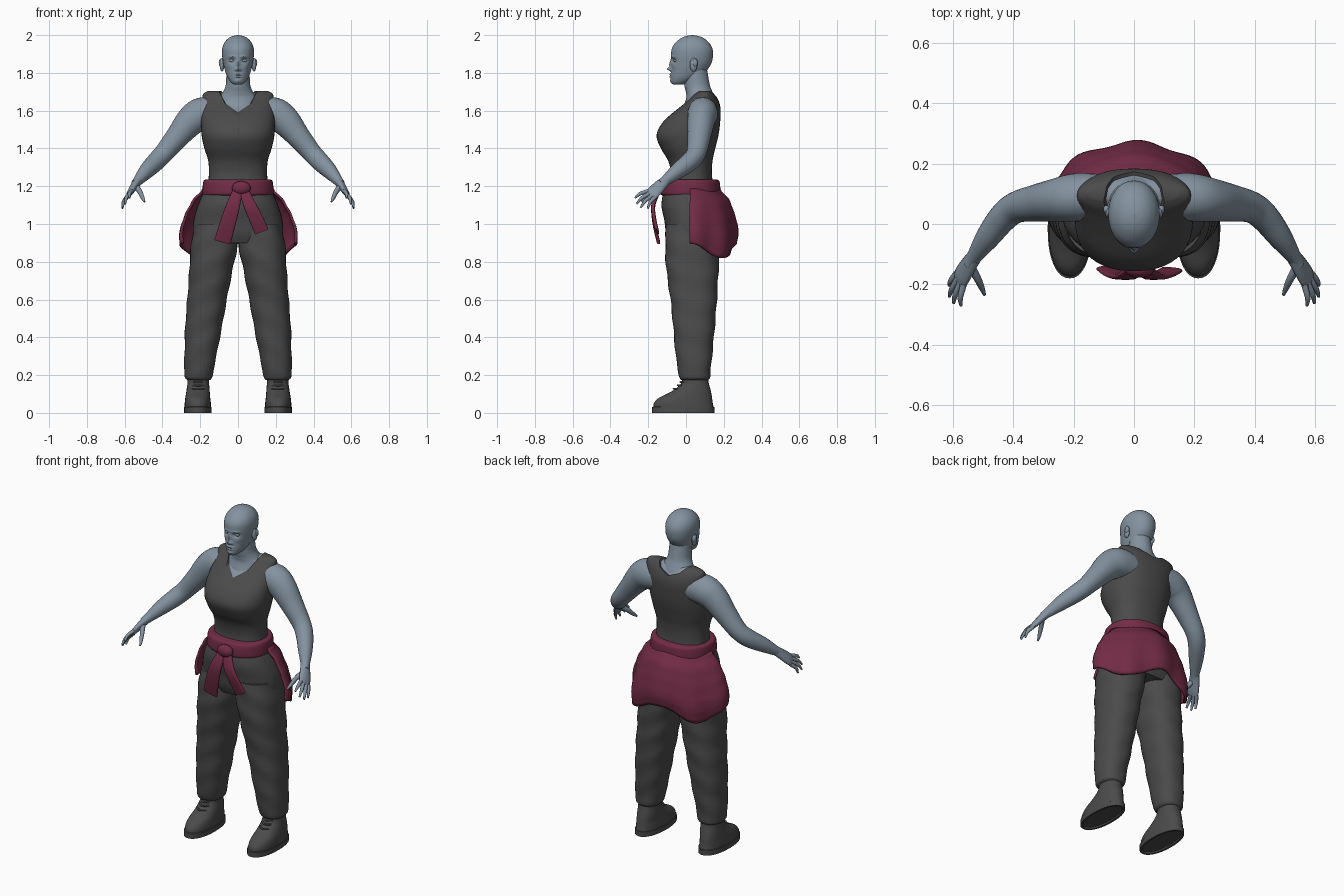
import bpy, bmesh, math
from mathutils import Vector

cube = bpy.data.objects.get("Cube")
if cube:
    bpy.data.objects.remove(cube)


def material(name, r, g, b):
    m = bpy.data.materials.new(name)
    m.use_nodes = True
    m.diffuse_color = (r, g, b, 1)
    bsdf = next(n for n in m.node_tree.nodes if n.type == "BSDF_PRINCIPLED")
    bsdf.inputs["Base Color"].default_value = (r, g, b, 1)
    return m


SKIN = material("grey blue skin", 0.23, 0.29, 0.35)
DARK = material("charcoal cloth", 0.07, 0.07, 0.07)
WINE = material("wine cloth", 0.17, 0.025, 0.06)


def finish(name, bm, mat, mirror=False):
    """Turn a bmesh into a smooth object that keeps its sharp edges."""
    bmesh.ops.recalc_face_normals(bm, faces=bm.faces[:])
    mesh = bpy.data.meshes.new(name)
    bm.to_mesh(mesh)
    bm.free()
    mesh.materials.append(mat)
    obj = bpy.data.objects.new(name, mesh)
    bpy.context.collection.objects.link(obj)
    shade(mesh)
    if mirror:
        obj.modifiers.new("Mirror", "MIRROR").use_mirror_merge = False
    return obj


def shade(mesh):
    for p in mesh.polygons:
        p.use_smooth = True
    mesh.set_sharp_from_angle(angle=math.radians(50))


def smooth(rows, k):
    """Catmull-Rom interpolation through rows of numbers."""
    out = []
    for i in range(len(rows) - 1):
        quad = [rows[max(i - 1, 0)], rows[i], rows[i + 1], rows[min(i + 2, len(rows) - 1)]]
        for j in range(k):
            t = j / k
            out.append([b + t / 2 * (c - a + t * (2*a - 5*b + 4*c - d + t * (3*(b - c) + d - a)))
                        for a, b, c, d in zip(*quad)])
    return out + [list(rows[-1])]


def loft(rings):
    bm = bmesh.new()
    loops = [[bm.verts.new(p) for p in ring] for ring in rings]
    for lo, hi in zip(loops, loops[1:]):
        for i in range(len(lo)):
            bm.faces.new((lo[i - 1], lo[i], hi[i], hi[i - 1]))
    bm.faces.new(loops[0])
    bm.faces.new(loops[-1])
    return bm


def oval(n, power):
    """Unit superellipse as (cos, sin) pairs."""
    for i in range(n):
        a = math.tau * i / n
        yield [math.copysign(abs(f) ** (2 / power), f) for f in (math.cos(a), math.sin(a))]


def stack(rows, k=6, n=40, power=2.3, fold=0.0):
    """Loft of level sections: height, centre x, half width, front y, back y."""
    rings = []
    for z, cx, w, f, b in smooth(rows, k):
        ring = []
        for c, s in oval(n, power):
            g = 1 + fold * math.sin(z * 42 + 2.5 * c + s)
            ring.append(Vector((cx + w * c * g, (f + b) / 2 + (b - f) / 2 * s * g, z)))
        rings.append(ring)
    return loft(rings)


def tube(rows, side, k=5, n=16, power=2):
    """Loft along a path of x, y, z, radius along side, radius across it."""
    rows = smooth(rows, k)
    pts = [Vector(r[:3]) for r in rows]
    rings = []
    for i, (p, r) in enumerate(zip(pts, rows)):
        t = (pts[min(i + 1, len(pts) - 1)] - pts[max(i - 1, 0)]).normalized()
        u = Vector(side)
        u = (u - t * u.dot(t)).normalized()
        v = t.cross(u)
        rings.append([p + u * r[3] * c + v * r[4] * s for c, s in oval(n, power)])
    return loft(rings)


def ball(name, mat, centre, size, mirror=False):
    bm = bmesh.new()
    bmesh.ops.create_uvsphere(bm, u_segments=20, v_segments=12, radius=1)
    bmesh.ops.scale(bm, vec=size, verts=bm.verts)
    bmesh.ops.translate(bm, vec=centre, verts=bm.verts)
    return finish(name, bm, mat, mirror)


# Torso and sleeveless top, the top having a sloping V neckline cut out
body = [(1.16, 0, .165, -.1, .155), (1.25, 0, .155, -.08, .138), (1.33, 0, .157, -.093, .14),
        (1.4, 0, .178, -.133, .155), (1.47, 0, .193, -.156, .172), (1.54, 0, .196, -.122, .181),
        (1.61, 0, .194, -.045, .183), (1.66, 0, .19, .012, .17), (1.69, 0, .183, .045, .15),
        (1.705, 0, .155, .07, .13)]
inner = [(z - .008, 0, w - .01, f + .009, b - .009) for z, _, w, f, b in body]
finish("torso", stack(inner), SKIN)
top = finish("sleeveless_top", stack(body), DARK)

vee = [(-.12, 1.78), (-.105, 1.69), (-.065, 1.635), (0, 1.605), (.065, 1.635), (.105, 1.69), (.12, 1.78)]
cutter = finish("neckline_cutter", loft([[Vector((x, y, z + .28 * y)) for x, z in vee]
                                         for y in (-.3, .3)]), DARK)
cutter.hide_render = True
cut = top.modifiers.new("Neckline", "BOOLEAN")
cut.operation, cut.object, cut.solver = "DIFFERENCE", cutter, "EXACT"
graph = bpy.context.evaluated_depsgraph_get()
cut_mesh = bpy.data.meshes.new_from_object(top.evaluated_get(graph))
top.modifiers.clear()
top.data = cut_mesh
shade(cut_mesh)
bpy.data.objects.remove(cutter)

# Neck
finish("neck", stack([(1.58, 0, .12, -.03, .165), (1.66, 0, .105, -.0, .155), (1.695, 0, .082, .0, .142),
                      (1.73, 0, .066, -.008, .128), (1.78, 0, .062, -.012, .118),
                      (1.83, 0, .06, -.01, .11)], power=2), SKIN)

# Head with the face pushed in and out by soft bumps
head = stack([(1.738, 0, .022, -.068, -.01), (1.75, 0, .038, -.078, .02), (1.775, 0, .055, -.081, .07),
              (1.81, 0, .068, -.079, .108), (1.85, 0, .078, -.078, .134), (1.89, 0, .084, -.079, .143),
              (1.925, 0, .084, -.076, .141), (1.955, 0, .075, -.06, .126), (1.98, 0, .055, -.032, .1),
              (1.994, 0, .031, -.002, .07), (2.0, 0, .004, .03, .038)], k=9, n=96, power=2.1)
bumps = [(.033, 1.866, .015, .011, .015), (0, 1.845, .008, .022, -.011), (0, 1.82, .011, .009, -.019),
         (.014, 1.816, .006, .006, -.006), (0, 1.792, .02, .004, -.009), (0, 1.78, .017, .004, -.009),
         (0, 1.757, .016, .009, -.005), (.03, 1.886, .02, .006, -.005), (.045, 1.835, .014, .014, -.004)]
for v in head.verts:
    if v.co.y < 0:
        x, z = abs(v.co.x), v.co.z
        v.co.y += sum(d * math.exp(-((x - bx) / sx) ** 2 - ((z - bz) / sz) ** 2)
                      for bx, bz, sx, sz, d in bumps)
finish("head", head, SKIN)
ball("eyes", SKIN, (.033, -.052, 1.865), (.016, .014, .009), True)
ball("ears", SKIN, (.085, .04, 1.843), (.012, .02, .036), True)
ball("ear_lobes", SKIN, (.091, .048, 1.853), (.011, .014, .022), True)

# Arms
finish("arms", tube([(.1, .09, 1.585, .08, .075), (.19, .088, 1.582, .088, .08), (.25, .08, 1.545, .08, .073),
                     (.32, .07, 1.463, .063, .062), (.39, .055, 1.378, .052, .052),
                     (.435, .02, 1.33, .05, .048), (.485, -.045, 1.28, .042, .04),
                     (.53, -.11, 1.228, .027, .025), (.545, -.132, 1.21, .026, .02)],
                    (0, 0, 1), n=28), SKIN, True)

# Hands: a flat palm, four fingers and a thumb
spread = Vector((.4, .6, -.55))
finish("palms", tube([(.53, -.11, 1.228, .027, .024), (.55, -.14, 1.2, .034, .02),
                      (.57, -.172, 1.168, .038, .016), (.58, -.19, 1.15, .034, .01)], spread), SKIN, True)
tips = {"index_fingers": (.573, -.27, 1.138), "middle_fingers": (.597, -.262, 1.107),
        "ring_fingers": (.612, -.24, 1.087), "little_fingers": (.612, -.203, 1.082)}
for i, (name, tip) in enumerate(tips.items()):
    root = Vector((.576, -.182, 1.158)) + spread * (i - 1.5) * .02
    mid = root.lerp(Vector(tip), .55) + Vector((.006, -.004, .006))
    finish(name, tube([(*root, .011, .011), (*mid, .0095, .0095), (*tip, .005, .005)],
                      spread, n=10), SKIN, True)
finish("thumbs", tube([(.545, -.135, 1.205, .016, .016), (.52, -.178, 1.172, .014, .013),
                       (.505, -.21, 1.14, .011, .01), (.495, -.235, 1.118, .005, .005)],
                      spread, n=10), SKIN, True)

# Trousers
finish("trouser_hips", stack([(.9, 0, .225, -.085, .17), (.95, 0, .238, -.105, .19), (1.02, 0, .235, -.115, .2),
                              (1.1, 0, .212, -.13, .195), (1.18, 0, .178, -.118, .17)]), DARK)
finish("trouser_legs", stack([(.175, .208, .062, -.025, .118), (.19, .209, .074, -.035, .128),
                              (.24, .206, .079, -.045, .132), (.32, .197, .086, -.056, .14),
                              (.45, .183, .097, -.067, .152), (.6, .164, .105, -.082, .164),
                              (.75, .144, .114, -.103, .172), (.88, .127, .123, -.11, .18),
                              (1.0, .115, .115, -.105, .18)], k=9, fold=.018), DARK, True)

# Boots with soles and laces
sole = [(z, .213, .073 - d, -.18 + d, .15 - d) for z, d in ((.008, .016), (0, .012), (0, 0), (.03, 0), (.033, .005))]
finish("soles", stack(sole, k=1, power=2.2), DARK, True)
finish("boots", stack([(.03, .213, .07, -.174, .146), (.055, .213, .069, -.168, .141),
                       (.08, .213, .066, -.143, .138), (.105, .212, .063, -.092, .134),
                       (.13, .211, .06, -.052, .128), (.16, .21, .057, -.024, .12),
                       (.2, .209, .057, -.018, .115)], k=5, power=2.2), DARK, True)
for i, (y, z) in enumerate([(-.066, .128), (-.043, .146), (-.029, .163)]):
    finish("laces_%d" % (i + 1), tube([(.18, y + .02, z, .005, .005), (.211, y, z, .005, .005),
                                       (.242, y + .02, z, .005, .005)], (0, 0, 1), n=8), DARK, True)

# Tied garment: waistband, back drape, knot and two hanging sleeves
finish("waistband", stack([(1.15, 0, .178, -.12, .172), (1.16, 0, .188, -.135, .182),
                           (1.2, 0, .187, -.135, .181), (1.228, 0, .182, -.128, .176),
                           (1.236, 0, .17, -.11, .16)], power=2.2), WINE)

bm = bmesh.new()
across, down = 60, 16
profile = smooth([(.183, .155), (.232, .2), (.265, .222), (.288, .238), (.302, .245), (.298, .235)], 8)
grid = []
for j in range(down + 1):
    t = j / down
    w, d = profile[round(t * (len(profile) - 1))]
    row = []
    for i in range(across + 1):
        a = math.pi * i / across
        hem = .858 + .038 * math.cos(4 * a)
        r = 1 + .035 * t * math.sin(9 * a + .5)
        row.append(bm.verts.new((w * r * math.cos(a), .02 + d * r * math.sin(a), 1.185 + (hem - 1.185) * t)))
    grid.append(row)
for r0, r1 in zip(grid, grid[1:]):
    for i in range(across):
        bm.faces.new((r0[i], r0[i + 1], r1[i + 1], r1[i]))
drape = finish("back_drape", bm, WINE)
thick = drape.modifiers.new("Thickness", "SOLIDIFY")
thick.thickness, thick.offset = .014, 0

ball("knot", WINE, (.018, -.148, 1.19), (.05, .03, .037))
for name, path in {
        "right_sleeve": [(.0, -.145, 1.18, .026, .014), (-.025, -.173, 1.1, .036, .011),
                         (-.055, -.167, 1.0, .042, .01), (-.082, -.146, .905, .044, .009)],
        "left_sleeve": [(.03, -.145, 1.18, .026, .014), (.062, -.173, 1.1, .033, .011),
                        (.095, -.168, 1.03, .037, .01), (.125, -.152, .96, .038, .009)]}.items():
    finish(name, tube(path, (1, 0, 0), n=24, power=3), WINE)
